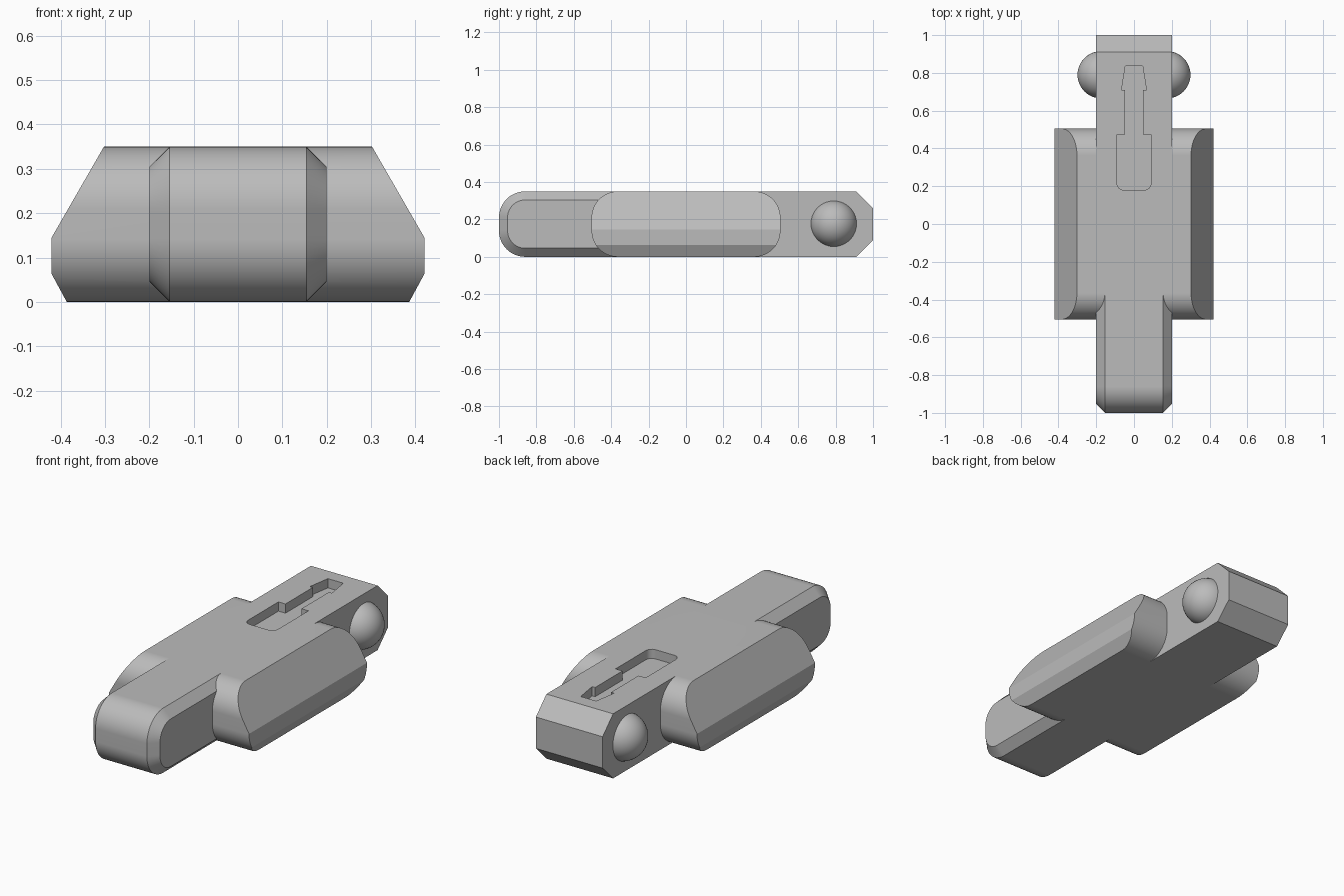
import bpy, bmesh, math
from mathutils import Vector

if "Cube" in bpy.data.objects:
    bpy.data.objects.remove(bpy.data.objects["Cube"], do_unlink=True)

HEIGHT = 0.35
MID = HEIGHT / 2
ROUND = 0.14

grey = bpy.data.materials.new("neutral grey")
grey.use_nodes = True
colour = (0.5, 0.5, 0.5, 1)
grey.diffuse_color = colour
grey.node_tree.nodes["Principled BSDF"].inputs["Base Color"].default_value = colour


def make_object(name, bm):
    bmesh.ops.recalc_face_normals(bm, faces=bm.faces)
    mesh = bpy.data.meshes.new(name)
    bm.to_mesh(mesh)
    bm.free()
    mesh.materials.append(grey)
    obj = bpy.data.objects.new(name, mesh)
    bpy.context.collection.objects.link(obj)
    return obj


def arc(cx, cy, r, start, steps=12):
    """Quarter arc, anticlockwise from the start angle in degrees."""
    angles = [math.radians(start + 90 * i / steps) for i in range(steps + 1)]
    return [(cx + r * math.cos(a), cy + r * math.sin(a)) for a in angles]


def rounded(y0, y1, z0, z1, r0, r1):
    """Side profile with radius r0 at the front end and r1 at the back end."""
    def end(y, r, sign, starts):
        if not r:
            zs = (z0, z1) if sign > 0 else (z1, z0)
            return [(y, z) for z in zs]
        pts = []
        for s in starts:
            cz = z1 - r if s in (0, 90) else z0 + r
            pts += arc(y - sign * r, cz, r, s)
        return pts
    return end(y1, r1, 1, (270, 0)) + end(y0, r0, -1, (90, 180))


def loft(sections):
    """Skin a list of matching 3D outlines and cap both ends."""
    bm = bmesh.new()
    rings = [[bm.verts.new(p) for p in s] for s in sections]
    for a, b in zip(rings, rings[1:]):
        for i in range(len(a)):
            j = (i + 1) % len(a)
            bm.faces.new((a[i], a[j], b[j], b[i]))
    bm.faces.new(rings[0])
    bm.faces.new(rings[-1])
    return bm


def across(x, profile):
    return [(x, y, z) for y, z in profile]


# Wide body with rounded ends and sloped sides
profile = rounded(-0.505, 0.505, 0, HEIGHT, ROUND, ROUND)
bm = loft([across(x, profile) for x in (-0.42, 0.42)])
for side in (-1, 1):
    for (xa, za), (xb, zb) in (((0.42, 0.145), (0.302, HEIGHT)),
                               ((0.386, 0), (0.42, 0.063))):
        normal = Vector((side * (zb - za), 0, xa - xb))
        cut = bmesh.ops.bisect_plane(
            bm, geom=bm.verts[:] + bm.edges[:] + bm.faces[:],
            plane_co=(side * xa, 0, za), plane_no=normal, clear_outer=True)
        edges = [e for e in cut["geom_cut"] if isinstance(e, bmesh.types.BMEdge)]
        bmesh.ops.holes_fill(bm, edges=edges)
link = make_object("link_body", bm)

# Front bar with chamfered edges
C = 0.046
outer = rounded(-1, -0.1, 0, HEIGHT, ROUND, 0)
inner = rounded(-1 + C, -0.1, C, HEIGHT - C, ROUND - C, 0)
front_bar = make_object("front_bar", loft([
    across(-0.2, inner), across(C - 0.2, outer),
    across(0.2 - C, outer), across(0.2, inner)]))

# Back bar with a bevelled end
E = 0.09
outline = [(0.1, 0), (1 - E, 0), (1, E), (1, HEIGHT - E), (1 - E, HEIGHT), (0.1, HEIGHT)]
back_bar = make_object("back_bar", loft([across(x, outline) for x in (-0.2, 0.2)]))

# Arrow-shaped pocket cutter
half = [(x, y) for x, y in arc(0.055, 0.215, 0.035, 270, 6)]
half += [(0.09, 0.475), (0.048, 0.475), (0.048, 0.71), (0.066, 0.71), (0.046, 0.836)]
plan = half + [(-x, y) for x, y in reversed(half)]
pocket = make_object("pocket_cutter", loft(
    [[(x, y, z) for x, y in plan] for z in (HEIGHT - 0.05, HEIGHT + 0.1)]))


def ball(name, x, y, r):
    bm = bmesh.new()
    bmesh.ops.create_uvsphere(bm, u_segments=40, v_segments=24, radius=r)
    for v in bm.verts:
        v.co = (v.co.z + x, v.co.x + y, v.co.y + MID + 0.002)
    return make_object(name, bm)


# Socket cutters and ball joints on both sides
sockets, balls = [], []
for side, label in ((1, "left"), (-1, "right")):
    sockets.append(ball(label + "_socket_cutter", side * 0.2, -0.795, 0.113))
    balls.append(ball(label + "_ball_joint", side * 0.174, 0.79, 0.125))


def combine(target, tool, operation):
    mod = target.modifiers.new(operation.lower(), "BOOLEAN")
    mod.operation = operation
    mod.solver = "EXACT"
    mod.object = tool
    bpy.context.view_layer.objects.active = target
    bpy.ops.object.modifier_apply(modifier=mod.name)
    bpy.data.objects.remove(tool, do_unlink=True)


for tool in (front_bar, back_bar):
    combine(link, tool, "UNION")
for tool in [pocket] + sockets:
    combine(link, tool, "DIFFERENCE")

# Smooth curves, keep hard edges crisp
bpy.ops.object.select_all(action="DESELECT")
for obj in [link] + balls:
    obj.select_set(True)
bpy.context.view_layer.objects.active = link
bpy.ops.object.shade_smooth_by_angle(angle=math.radians(20))
weighted = link.modifiers.new("weighted normals", "WEIGHTED_NORMAL")
weighted.keep_sharp = True
